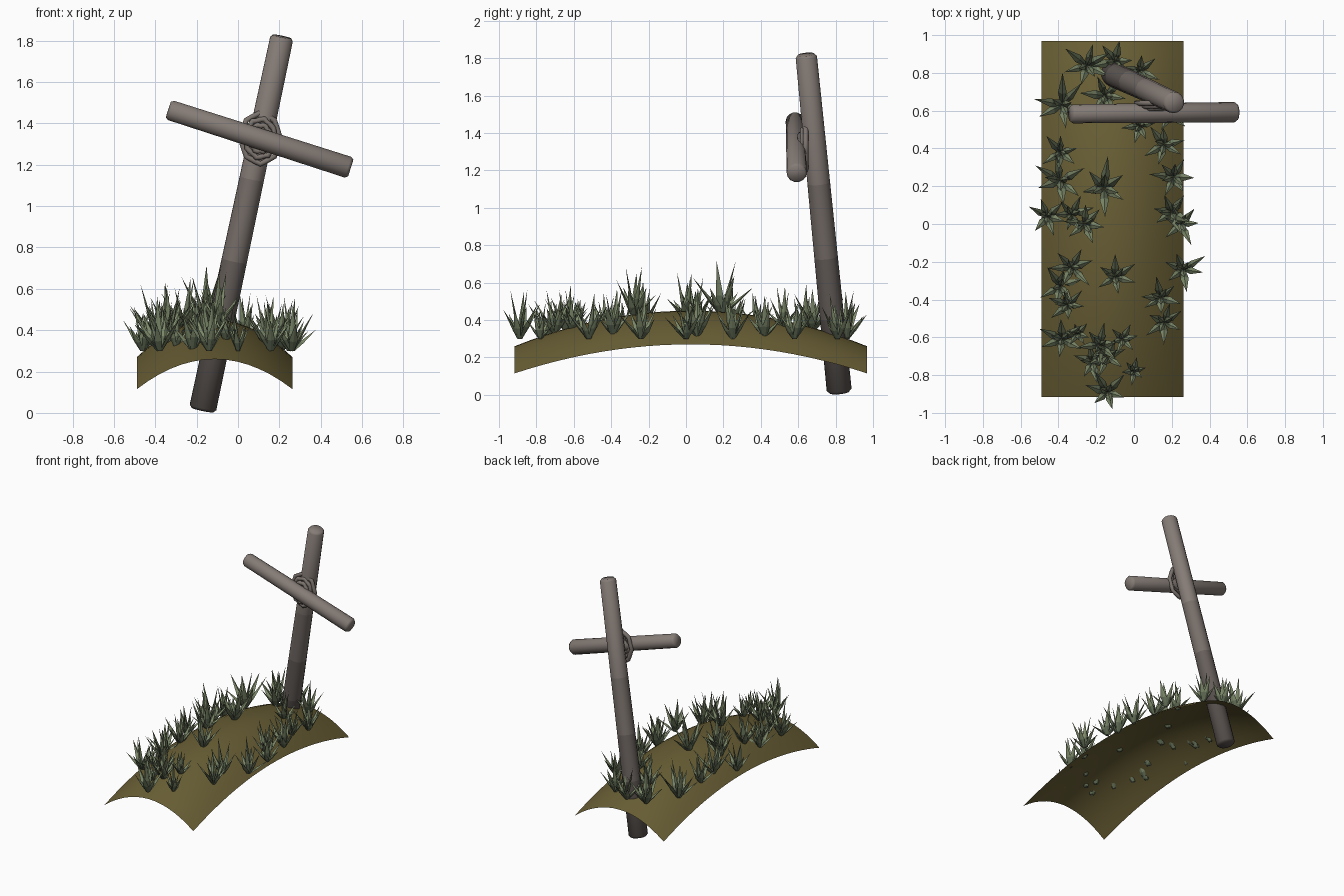
import bpy, bmesh, math, random
from mathutils import Vector

random.seed(4)
if "Cube" in bpy.data.objects:
    bpy.data.objects.remove(bpy.data.objects["Cube"], do_unlink=True)


def material(name, rgb):
    m = bpy.data.materials.new(name)
    m.use_nodes = True
    m.diffuse_color = (*rgb, 1)
    node = m.node_tree.nodes["Principled BSDF"]
    node.inputs["Base Color"].default_value = (*rgb, 1)
    node.inputs["Roughness"].default_value = 0.9
    return m


WOOD = material("weathered wood", (0.235, 0.2, 0.18))
WOOD_MID = material("worn wood", (0.185, 0.157, 0.141))
WOOD_DAMP = material("damp wood", (0.132, 0.112, 0.102))
WOOD_LOW = material("dark wood", (0.09, 0.076, 0.07))
ROPE = material("rope", (0.2, 0.172, 0.154))
EARTH = material("mossy earth", (0.14, 0.112, 0.035))
GRASS = material("grass", (0.2, 0.245, 0.14))
GRASS_LOW = material("grass base", (0.125, 0.16, 0.095))


def finish(name, bm, mats, angle=None):
    bmesh.ops.recalc_face_normals(bm, faces=bm.faces)
    mesh = bpy.data.meshes.new(name)
    bm.to_mesh(mesh)
    bm.free()
    for m in mats:
        mesh.materials.append(m)
    ob = bpy.data.objects.new(name, mesh)
    bpy.context.collection.objects.link(ob)
    if angle:
        bpy.ops.object.select_all(action='DESELECT')
        ob.select_set(True)
        bpy.context.view_layer.objects.active = ob
        bpy.ops.object.shade_smooth_by_angle(angle=math.radians(angle))
    return ob


def pole(name, start, end, r0, r1, mats, bands=(), sides=14):
    """Tapered round pole with softened ends; bands are colour limits along it."""
    start, end = Vector(start), Vector(end)
    axis = end - start
    turn = axis.to_track_quat('Z', 'Y')
    soft = 0.014 / axis.length
    stops = [0, soft, *bands, 1 - soft, 1]
    bm = bmesh.new()
    rings = []
    for t in stops:
        r = (r0 + (r1 - r0) * t) * (0.8 if t in (0, 1) else 1)
        ring = []
        for i in range(sides):
            a = math.tau * i / sides
            ring.append(bm.verts.new(start + axis * t + turn @ Vector((r * math.cos(a), r * math.sin(a), 0))))
        rings.append(ring)
    for k in range(len(rings) - 1):
        mid = (stops[k] + stops[k + 1]) / 2
        index = sum(mid > b for b in bands)
        for i in range(sides):
            j = (i + 1) % sides
            f = bm.faces.new((rings[k][i], rings[k][j], rings[k + 1][j], rings[k + 1][i]))
            f.material_index = index
    bm.faces.new(rings[0][::-1])
    bm.faces.new(rings[-1]).material_index = len(bands)
    return finish(name, bm, mats, 75)


# Leaning post and tilted crossbar
pole("post", (-0.172, 0.82, 0.014), (0.213, 0.642, 1.82), 0.067, 0.057,
     [WOOD_LOW, WOOD_DAMP, WOOD_MID, WOOD], (0.22, 0.4, 0.62))
pole("crossbar", (-0.337, 0.583, 1.467), (0.545, 0.592, 1.184), 0.05, 0.054, [WOOD])


# Rope binding: wavy loops lying between the two poles
def rope_loop(name, radius, y, phase):
    curve = bpy.data.curves.new(name, 'CURVE')
    curve.dimensions = '3D'
    curve.bevel_depth = 0.015
    curve.bevel_resolution = 1
    spline = curve.splines.new('POLY')
    n = 24
    spline.points.add(n - 1)
    for i, p in enumerate(spline.points):
        a = math.tau * i / n
        r = radius + 0.005 * math.cos(8 * a + phase)
        p.co = (0.108 + r * 0.85 * math.cos(a), y, 1.328 + r * 1.1 * math.sin(a), 1)
    spline.use_cyclic_u = True
    curve.materials.append(ROPE)
    ob = bpy.data.objects.new(name, curve)
    bpy.context.collection.objects.link(ob)


for i, (radius, y) in enumerate([(0.108, 0.64), (0.083, 0.625), (0.058, 0.612)]):
    rope_loop(f"rope_loop_{i + 1}", radius, y, i * 1.7)


# Ground: a thin sheet arched both ways
MID_X, MID_Y, HALF_X, HALF_Y = -0.113, 0.026, 0.376, 0.942


def ground_z(x, y):
    across = 1 - ((x - MID_X) / HALF_X) ** 2
    along = 1 - ((y - MID_Y) / HALF_Y) ** 2
    return 0.115 + 0.145 * across + 0.155 * along + 0.035 * across * along


bm = bmesh.new()
bmesh.ops.create_grid(bm, x_segments=14, y_segments=24, size=1)
for v in bm.verts:
    x, y = MID_X + v.co.x * HALF_X, MID_Y + v.co.y * HALF_Y
    v.co = (x, y, ground_z(x, y))
ground = finish("ground", bm, [EARTH], 40)
if ground.data.polygons[0].normal.z < 0:
    ground.data.flip_normals()


# Grass: tufts of pointed blades, each with a ridge along its upper side
def blade(bm, base, angle, lean, height, width):
    out = Vector((math.cos(angle), math.sin(angle), 0))
    side = Vector((-out.y, out.x, 0))
    ridge = (out * -height + Vector((0, 0, lean))).normalized()
    rings = []
    for reach, up, w in ((0.08, 0, 0.5), (0.4, 0.36, 1)):
        c = base + out * lean * reach + Vector((0, 0, height * up))
        half = side * width * w / 2
        rise = ridge * width * w * 0.3
        rings.append([bm.verts.new(p) for p in (c - half, c - rise * 0.5, c + half, c + rise)])
    tip = bm.verts.new(base + out * lean + Vector((0, 0, height)))
    low, high = rings
    for i in range(4):
        j = (i + 1) % 4
        bm.faces.new((low[i], low[j], high[j], high[i])).material_index = 1
        bm.faces.new((high[i], high[j], tip))
    bm.faces.new(low[::-1]).material_index = 1


# Each tuft: x, y and spread
TUFTS = [(-.25, .84, .13), (-.1, .86, .12), (-.38, .63, .15), (-.15, .68, .13), (.03, .81, .1),
         (.16, .42, .11), (.03, .52, .09), (.19, .58, .11), (-.39, .38, .1), (-.39, .23, .14),
         (-.16, .19, .15), (.21, .25, .12), (-.46, .04, .1), (-.26, 0, .11), (-.33, .05, .11),
         (.2, .06, .13), (.25, 0, .11), (-.33, -.23, .12), (-.39, -.33, .11), (-.35, -.43, .1),
         (-.1, -.28, .12), (.26, -.24, .12), (.14, -.39, .11), (.16, -.52, .11), (-.38, -.61, .12),
         (-.3, -.58, .07), (-.18, -.64, .11), (-.22, -.73, .11), (-.14, -.7, .11), (-.06, -.61, .08),
         (0, -.78, .07), (-.14, -.89, .12)]

bm = bmesh.new()
for x, y, spread in TUFTS:
    size = 0.4 + spread * 5
    base = Vector((x, y, max(ground_z(x, y) - 0.012, 0.3)))
    spin = random.uniform(0, math.tau)
    for i in range(6):
        blade(bm, base, spin + math.tau * i / 6 + random.uniform(-0.25, 0.25),
              spread * random.uniform(0.75, 1.15), size * random.uniform(0.1, 0.2),
              size * random.uniform(0.036, 0.046))
    for i in range(3):
        blade(bm, base, spin + math.tau * i / 3 + random.uniform(-0.4, 0.4),
              spread * random.uniform(0.3, 0.6), size * random.uniform(0.19, 0.27), size * 0.036)
finish("grass_tufts", bm, [GRASS, GRASS_LOW])
